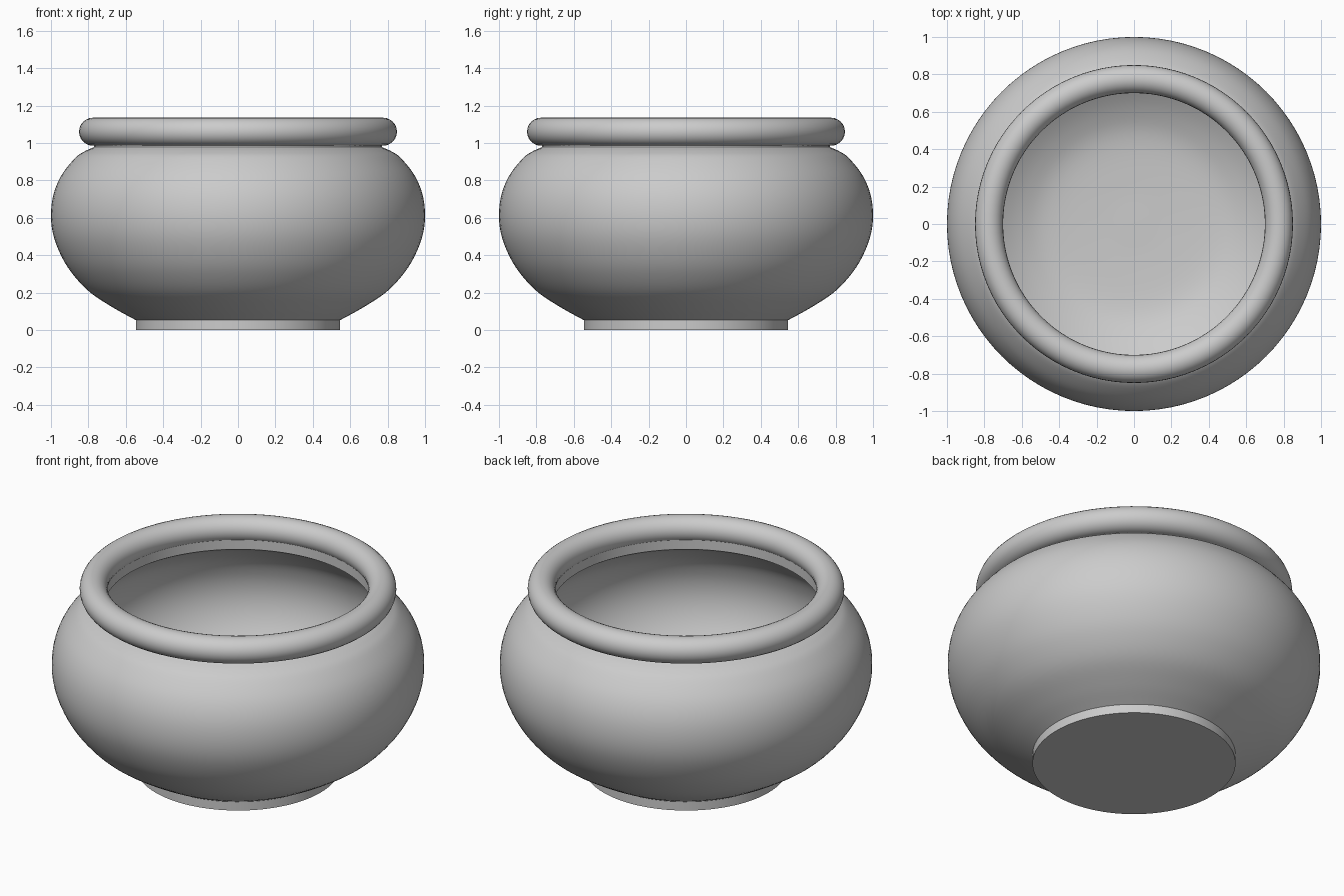
import bpy, bmesh, math
from mathutils import Vector

if "Cube" in bpy.data.objects:
    bpy.data.objects.remove(bpy.data.objects["Cube"])

SEGMENTS = 96


def smooth_curve(pts, steps=5):
    """Catmull-Rom curve through the given (radius, z) points."""
    p = [Vector(q) for q in pts]
    p = [2 * p[0] - p[1]] + p + [2 * p[-1] - p[-2]]
    out = []
    for a, b, c, d in zip(p, p[1:], p[2:], p[3:]):
        for i in range(steps):
            t = i / steps
            out.append(0.5 * (2 * b + (c - a) * t + (2 * a - 5 * b + 4 * c - d) * t * t
                              + (3 * b - a - 3 * c + d) * t ** 3))
    return out + [p[-2]]


def lathe(name, profile, closed=False):
    """Turn a (radius, z) profile around the z axis."""
    bm = bmesh.new()
    verts = [bm.verts.new((r, 0, z)) for r, z in profile]
    pairs = list(zip(verts, verts[1:])) + ([(verts[-1], verts[0])] if closed else [])
    edges = [bm.edges.new(pair) for pair in pairs]
    bmesh.ops.spin(bm, geom=verts + edges, cent=(0, 0, 0), axis=(0, 0, 1),
                   angle=math.tau, steps=SEGMENTS, use_merge=True)
    bmesh.ops.remove_doubles(bm, verts=bm.verts, dist=1e-4)
    bmesh.ops.recalc_face_normals(bm, faces=bm.faces)
    mesh = bpy.data.meshes.new(name)
    bm.to_mesh(mesh)
    bm.free()
    obj = bpy.data.objects.new(name, mesh)
    bpy.context.collection.objects.link(obj)
    bpy.ops.object.select_all(action='DESELECT')
    obj.select_set(True)
    bpy.context.view_layer.objects.active = obj
    bpy.ops.object.shade_smooth_by_angle(angle=math.radians(35))
    return obj


# Hollow bowl: foot, rounded belly, short neck and the inside wall
foot = [(0, 0), (0.545, 0), (0.545, 0.05)]
belly = smooth_curve([(0.545, 0.052), (0.66, 0.115), (0.79, 0.2), (0.885, 0.3), (0.947, 0.4),
                      (0.988, 0.51), (1.0, 0.62), (0.985, 0.73), (0.942, 0.83),
                      (0.87, 0.92), (0.82, 0.955), (0.775, 0.975)])
neck = [(0.77, 0.978), (0.77, 1.04), (0.715, 1.04)]
inside = smooth_curve([(0.715, 0.96), (0.79, 0.91), (0.88, 0.82), (0.925, 0.72), (0.94, 0.62),
                       (0.928, 0.52), (0.89, 0.42), (0.83, 0.33), (0.74, 0.25),
                       (0.6, 0.165), (0.45, 0.115), (0.2, 0.1), (0, 0.1)])
lathe("bowl_body", foot + belly + neck + inside)

# Rounded rim ring
rim = [(0.775 + 0.075 * math.cos(a), 1.06 + 0.075 * math.sin(a))
       for a in (math.tau * i / 24 for i in range(24))]
lathe("bowl_rim", rim, closed=True)
